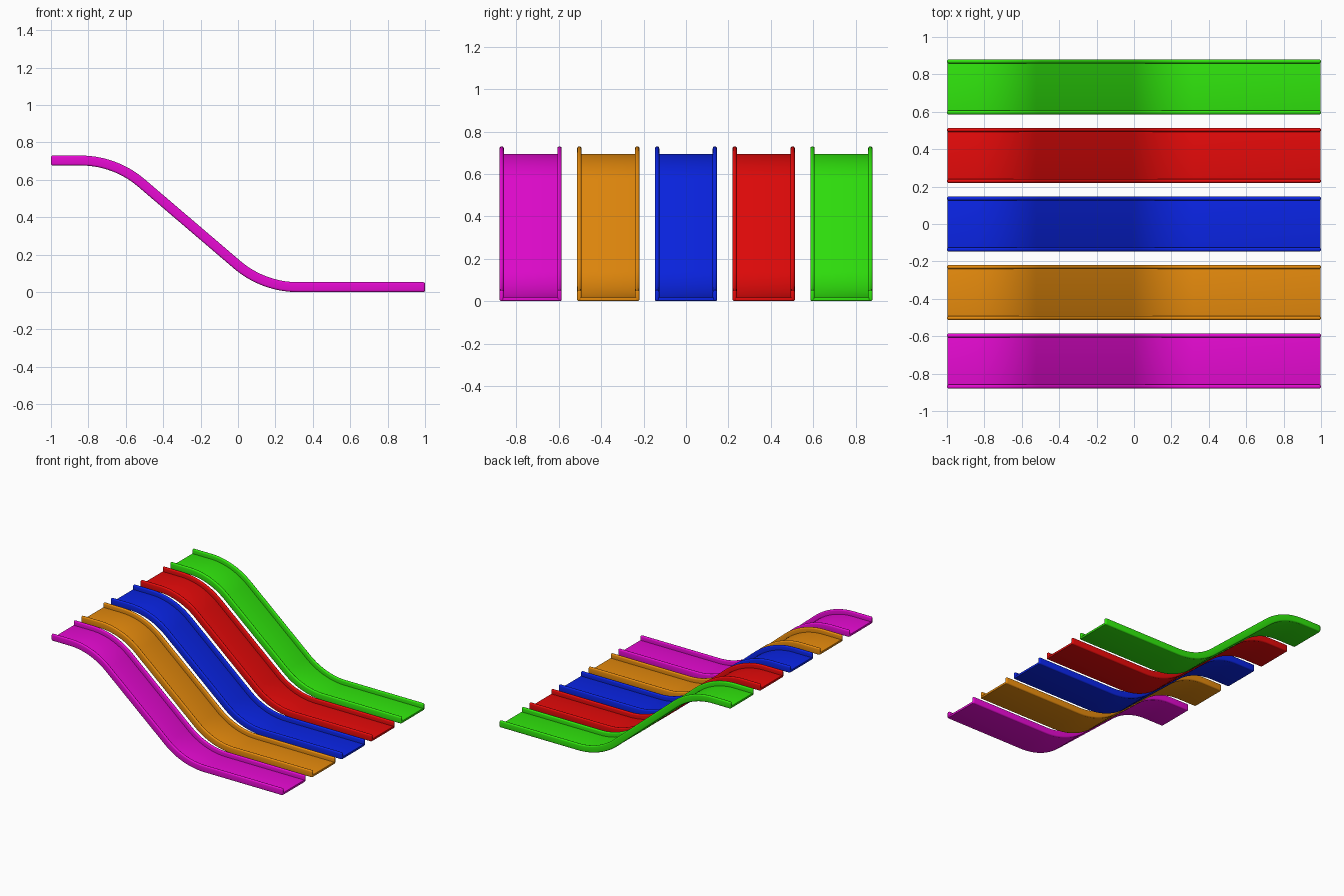
import bpy, bmesh, math
from mathutils import Vector

cube = bpy.data.objects.get("Cube")
if cube:
    bpy.data.objects.remove(cube, do_unlink=True)

WIDTH, HEIGHT, RAIL = 0.294, 0.053, 0.021   # lane width, rail height, rail thickness
RADIUS, SLOPE, STEPS = 0.5, math.radians(40.5), 14
LOW, HIGH = HEIGHT / 2, 0.73 - HEIGHT / 2
RUN_OUT = 0.32                              # where the flat lower end begins


def material(name, color):
    mat = bpy.data.materials.new(name)
    mat.use_nodes = True
    mat.diffuse_color = (*color, 1)
    mat.node_tree.nodes["Principled BSDF"].inputs["Base Color"].default_value = (*color, 1)
    return mat


def slide_path(end):
    """Centre line as (point, normal) pairs: flat, arc, straight slope, arc, flat."""
    rise = RADIUS * (1 - math.cos(SLOPE))
    reach = RADIUS * math.sin(SLOPE)
    crest = RUN_OUT - 2 * reach - (HIGH - LOW - 2 * rise) / math.tan(SLOPE)
    up = Vector((0, 0, 1))
    path = [(Vector((-end, 0, HIGH)), up)]
    angles = [SLOPE * i / STEPS for i in range(STEPS + 1)]
    for a in angles:
        n = Vector((math.sin(a), 0, math.cos(a)))
        path.append((Vector((crest, 0, HIGH - RADIUS)) + n * RADIUS, n))
    for a in reversed(angles):
        n = Vector((math.sin(a), 0, math.cos(a)))
        path.append((Vector((RUN_OUT, 0, LOW + RADIUS)) - n * RADIUS, n))
    path.append((Vector((end, 0, LOW)), up))
    return path


def sweep(name, y0, y1, n0, n1, end, mat, bevel):
    """Sweep a rectangular section along the slide path and round its edges."""
    bm = bmesh.new()
    rings = []
    for p, n in slide_path(end):
        rings.append([bm.verts.new(p + n * h + Vector((0, y, 0)))
                      for y, h in ((y0, n0), (y1, n0), (y1, n1), (y0, n1))])
    for a, b in zip(rings, rings[1:]):
        for i in range(4):
            j = (i + 1) % 4
            bm.faces.new((a[i], a[j], b[j], b[i]))
    bm.faces.new(rings[0])
    bm.faces.new(rings[-1])
    bmesh.ops.recalc_face_normals(bm, faces=bm.faces)
    # round only the real corners, not the bends along the path
    if bevel:
        edges = [e for e in bm.edges if e.calc_face_angle() > 1]
        bmesh.ops.bevel(bm, geom=edges, offset=bevel, segments=4,
                        profile=0.5, affect='EDGES')
    mesh = bpy.data.meshes.new(name)
    bm.to_mesh(mesh)
    bm.free()
    mesh.materials.append(mat)
    obj = bpy.data.objects.new(name, mesh)
    bpy.context.collection.objects.link(obj)
    bpy.ops.object.select_all(action='DESELECT')
    obj.select_set(True)
    bpy.context.view_layer.objects.active = obj
    bpy.ops.object.shade_smooth_by_angle(angle=math.radians(35))


# five parallel slides, front to back
COLORS = {
    "magenta": (0.8, 0.003, 0.65),
    "orange": (0.8, 0.26, 0.004),
    "blue": (0.003, 0.018, 0.8),
    "red": (0.8, 0.003, 0.003),
    "green": (0.03, 0.8, 0.004),
}
for i, (name, color) in enumerate(COLORS.items()):
    mat = material(name, color)
    y = (i - 2) * 0.3665
    half = WIDTH / 2
    # thin floor set between the rails
    sweep(f"{name}_slide_floor", y - half + RAIL / 2, y + half - RAIL / 2,
          -HEIGHT / 2 + 0.001, -HEIGHT / 2 + 0.018, 0.998, mat, 0.003)
    # rounded side rails
    for side, s in (("front", -1), ("back", 1)):
        outer, inner = y + s * half, y + s * (half - RAIL)
        sweep(f"{name}_{side}_rail", min(outer, inner), max(outer, inner),
              -HEIGHT / 2, HEIGHT / 2, 1.0, mat, 0.01)
